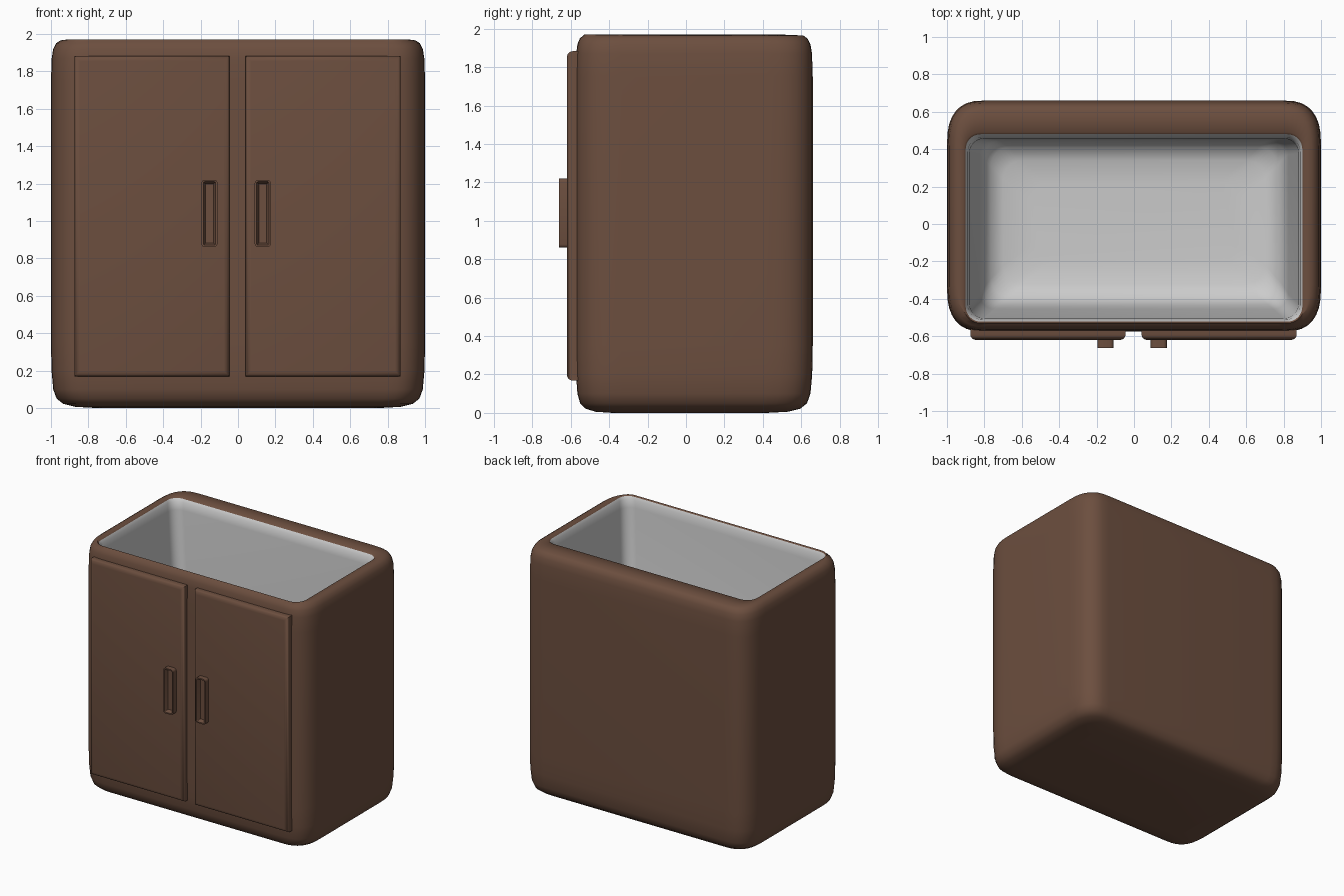
import bpy, bmesh, math

if "Cube" in bpy.data.objects:
    bpy.data.objects.remove(bpy.data.objects["Cube"])

brown = bpy.data.materials.new("brown_wood")
brown.diffuse_color = (0.15, 0.077, 0.049, 1)
brown.use_nodes = True
brown.node_tree.nodes["Principled BSDF"].inputs["Base Color"].default_value = brown.diffuse_color


def finish(bm, name, mat=None, angle=60):
    bmesh.ops.recalc_face_normals(bm, faces=bm.faces)
    me = bpy.data.meshes.new(name)
    bm.to_mesh(me)
    bm.free()
    ob = bpy.data.objects.new(name, me)
    bpy.context.collection.objects.link(ob)
    if mat:
        me.materials.append(mat)
    bpy.context.view_layer.objects.active = ob
    ob.select_set(True)
    bpy.ops.object.shade_smooth_by_angle(angle=math.radians(angle))
    ob.select_set(False)
    return ob


def ring(bm, z, hx, y0, y1, rx, ry, p=2.0, n=8):
    """Closed rectangle loop with super-elliptic corners."""
    verts = []
    corners = [(1, y1, 1), (-1, y1, 1), (-1, y0, -1), (1, y0, -1)]
    for q, (sx, yc, sy) in enumerate(corners):
        for i in range(n + 1):
            t = math.pi / 2 * i / n
            if q % 2:
                t = math.pi / 2 - t
            cx, cy = math.cos(t) ** (2 / p) if i or q % 2 else 1, max(math.sin(t), 0) ** (2 / p)
            verts.append(bm.verts.new((sx * (hx - rx + rx * cx), yc - sy * ry * (1 - cy), z)))
    return verts


def loft(bm, rings):
    for a, b in zip(rings, rings[1:]):
        for i in range(len(a)):
            j = (i + 1) % len(a)
            bm.faces.new((a[i], a[j], b[j], b[i]))


# Cabinet body: soft rounded box with an open top
bm = bmesh.new()
profile = [(0, .24), (.006, .13), (.022, .065), (.05, .03), (.10, .012), (.2, .003),
           (.35, 0), (1.75, 0), (1.87, .004), (1.92, .012), (1.95, .028), (1.965, .05)]
rings = [ring(bm, z, 1 - d, -.575 + d * .8, .66 - d, .2 - d * .4, .24 - d * .5, 2.6)
         for z, d in profile]
rings.append(ring(bm, 1.97, .91, -.53, .49, .09, .09))
rings.append(ring(bm, 1.96, .90, -.522, .48, .08, .08))
loft(bm, rings)
bm.faces.new(rings[0])
finish(bm, "cabinet_body", brown)

# Basin: tapered tub lining the opening
bm = bmesh.new()
basin = [(1.96, .90, -.522, .48, .08), (1.94, .888, -.512, .465, .08),
         (1.88, .880, -.505, .457, .08), (.98, .825, -.455, .452, .08),
         (.86, .805, -.43, .445, .09), (.79, .765, -.39, .41, .10),
         (.76, .70, -.32, .34, .10), (.75, .55, -.2, .22, .10)]
rings = [ring(bm, z, hx, y0, y1, r, r) for z, hx, y0, y1, r in basin]
loft(bm, rings)
bm.faces.new(rings[-1])
finish(bm, "basin")


def box(x0, x1, y0, y1, z0, z1):
    bm = bmesh.new()
    bmesh.ops.create_cube(bm, size=1)
    for v in bm.verts:
        v.co = ((x0 + x1) / 2 + v.co.x * (x1 - x0), (y0 + y1) / 2 + v.co.y * (y1 - y0),
                (z0 + z1) / 2 + v.co.z * (z1 - z0))
    return bm


def front_face(bm):
    return min(bm.faces, key=lambda f: f.calc_center_median().y)


for side, s in (("left", -1), ("right", 1)):
    # Door panel with softened front edges
    c = s * .4575 - .0025
    bm = box(c - .415, c + .415, -.62, -.55, .168, 1.883)
    bmesh.ops.bevel(bm, geom=list(front_face(bm).edges), offset=.03, segments=4,
                    profile=.5, affect='EDGES')
    finish(bm, side + "_door", brown)

    # Upright handle with a recessed face
    c = s * .1425 - .01
    bm = box(c - .043, c + .043, -.662, -.60, .86, 1.22)
    upright = [e for e in bm.edges if abs(e.verts[0].co.y - e.verts[1].co.y) > .01]
    bmesh.ops.bevel(bm, geom=upright, offset=.018, segments=3, profile=.5, affect='EDGES')
    f = front_face(bm)
    bmesh.ops.inset_region(bm, faces=[f], thickness=.01)
    bmesh.ops.inset_region(bm, faces=[f], thickness=.012, depth=-.03)
    finish(bm, side + "_handle", brown, 40)
